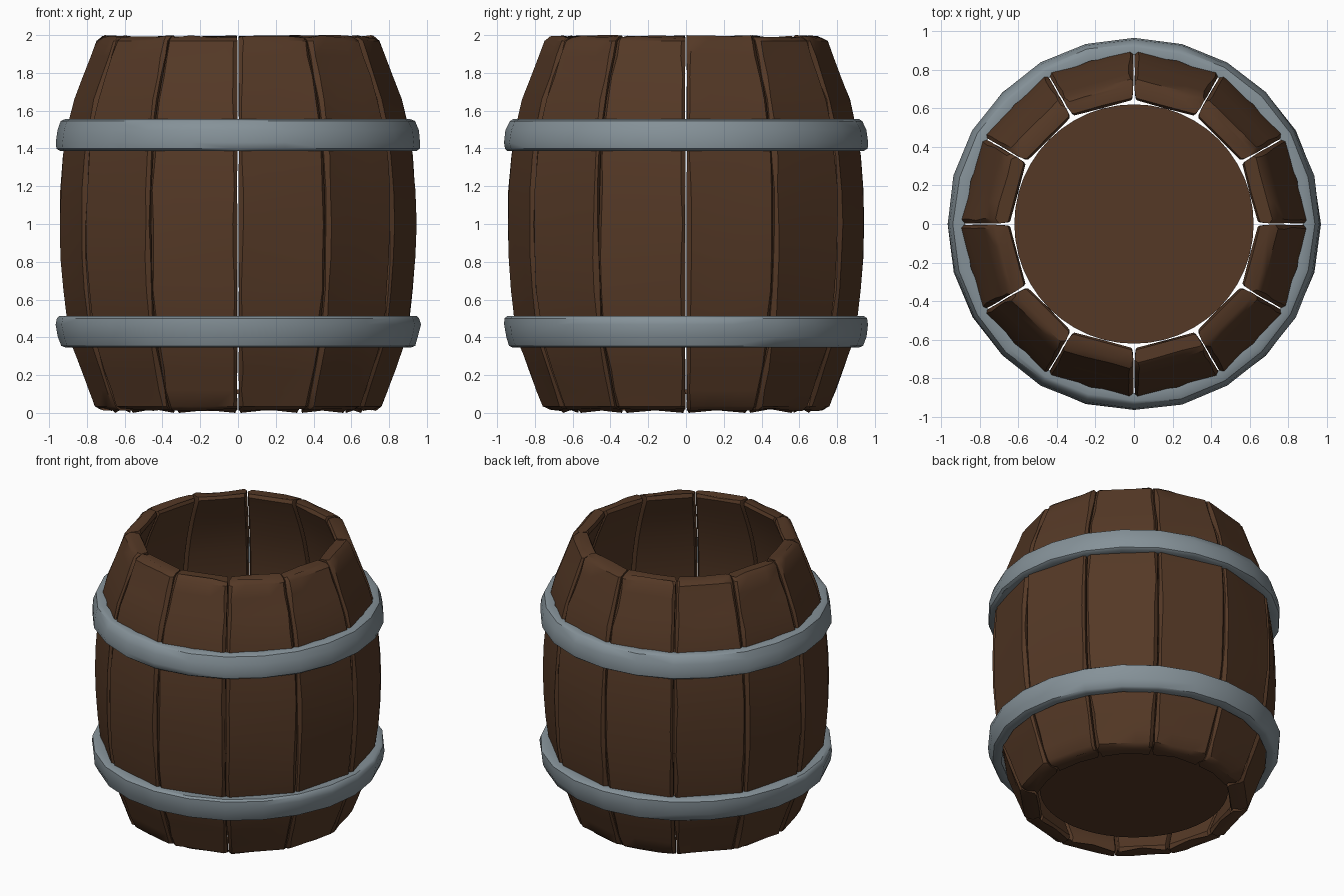
import bpy, bmesh, math, random

if "Cube" in bpy.data.objects:
    bpy.data.objects.remove(bpy.data.objects["Cube"])

random.seed(7)


def material(name, rgb):
    m = bpy.data.materials.new(name)
    m.diffuse_color = (*rgb, 1)
    m.use_nodes = True
    m.node_tree.nodes["Principled BSDF"].inputs["Base Color"].default_value = m.diffuse_color
    return m


wood = material("dark_wood", (0.089, 0.040, 0.019))
iron = material("grey_iron", (0.235, 0.285, 0.315))


def finish(bm, name, mat, angle=35):
    bmesh.ops.recalc_face_normals(bm, faces=bm.faces)
    me = bpy.data.meshes.new(name)
    bm.to_mesh(me)
    bm.free()
    me.materials.append(mat)
    ob = bpy.data.objects.new(name, me)
    bpy.context.collection.objects.link(ob)
    me.shade_smooth()
    me.set_sharp_from_angle(angle=math.radians(angle))
    return ob


def skin(bm, rings, closed=False):
    """Join successive vertex loops with quads; cap the ends if open."""
    n = len(rings[0])
    pairs = list(zip(rings, rings[1:]))
    if closed:
        pairs.append((rings[-1], rings[0]))
    for a, b in pairs:
        for i in range(n):
            j = (i + 1) % n
            bm.faces.new((a[i], a[j], b[j], b[i]))
    if not closed:
        bm.faces.new(rings[0])
        bm.faces.new(rings[-1])


# Barrel profile: height, outer corner radius, inner corner radius
PROFILE = [(0.01, 0.735, 0.655), (0.035, 0.765, 0.645), (0.12, 0.797, 0.68),
           (0.23, 0.838, 0.725), (0.35, 0.882, 0.765), (0.50, 0.914, 0.80),
           (0.65, 0.932, 0.825), (0.82, 0.945, 0.84), (1.00, 0.949, 0.845),
           (1.18, 0.945, 0.84), (1.36, 0.930, 0.825), (1.52, 0.906, 0.80),
           (1.66, 0.872, 0.765), (1.78, 0.826, 0.725), (1.89, 0.785, 0.68),
           (1.97, 0.755, 0.645), (2.00, 0.725, 0.655)]
HALF = math.radians(15)
GAP = 0.005


def stave(k):
    """One flat-faced plank with worn, chamfered edges."""
    bm = bmesh.new()
    mid = math.radians(15 + 30 * k)
    rings = []
    for lvl, (z, ro, ri) in enumerate(PROFILE):
        a, b = ro * math.cos(HALF), ri * math.cos(HALF)
        w, v = ro * math.sin(HALF) - GAP, ri * math.sin(HALF) - GAP
        c, d = random.uniform(0.012, 0.026), random.uniform(0.012, 0.026)
        j = lambda s=0.004: random.uniform(-s, s)
        section = [(a - c, -w + 0.004), (a + j(0.002), -w + c), (a + j(), -w * 0.4),
                   (a + j(), w * 0.4), (a + j(0.002), w - d), (a - d, w - 0.004),
                   (b + 0.01, v), (b, v - 0.01), (b + j(), 0),
                   (b, -v + 0.01), (b + 0.01, -v)]
        end = lvl in (0, len(PROFILE) - 1)
        ring = []
        for r, t in section:
            dz = random.uniform(0, 0.018) * (1 if lvl == 0 else -1) if end else 0
            zz = 0.0 if end and lvl == 0 and r == b else z + dz
            ring.append(bm.verts.new((r * math.cos(mid) - t * math.sin(mid),
                                      r * math.sin(mid) + t * math.cos(mid), zz)))
        rings.append(ring)
    skin(bm, rings)
    finish(bm, f"stave_{k + 1}", wood)


for k in range(12):
    stave(k)

# Iron hoops: hammered rings, wider toward the barrel's middle
HOOP = [(0.875, 0.004), (0.875, 0.166), (0.915, 0.168), (0.936, 0.158),
        (0.955, 0.110), (0.966, 0.045), (0.962, 0.012), (0.945, 0.0)]


def hoop(name, base, flip):
    bm = bmesh.new()
    rings = []
    for i in range(24):
        ang = math.tau * i / 24
        ring = []
        for n, (r, h) in enumerate(HOOP):
            if n > 1:
                r += random.uniform(-0.004, 0.003)
            z = base - h if flip else base + h
            ring.append(bm.verts.new((r * math.cos(ang), r * math.sin(ang), z)))
        rings.append(ring)
    skin(bm, rings, closed=True)
    finish(bm, name, iron, 40)


hoop("upper_hoop", 1.387, False)
hoop("lower_hoop", 0.513, True)

# Round floor board, set a little above the bottom rim
bm = bmesh.new()
rings = [[bm.verts.new((0.62 * math.cos(math.tau * i / 48),
                        0.62 * math.sin(math.tau * i / 48), z)) for i in range(48)]
         for z in (0.10, 0.125)]
skin(bm, rings)
finish(bm, "floor_board", wood)
